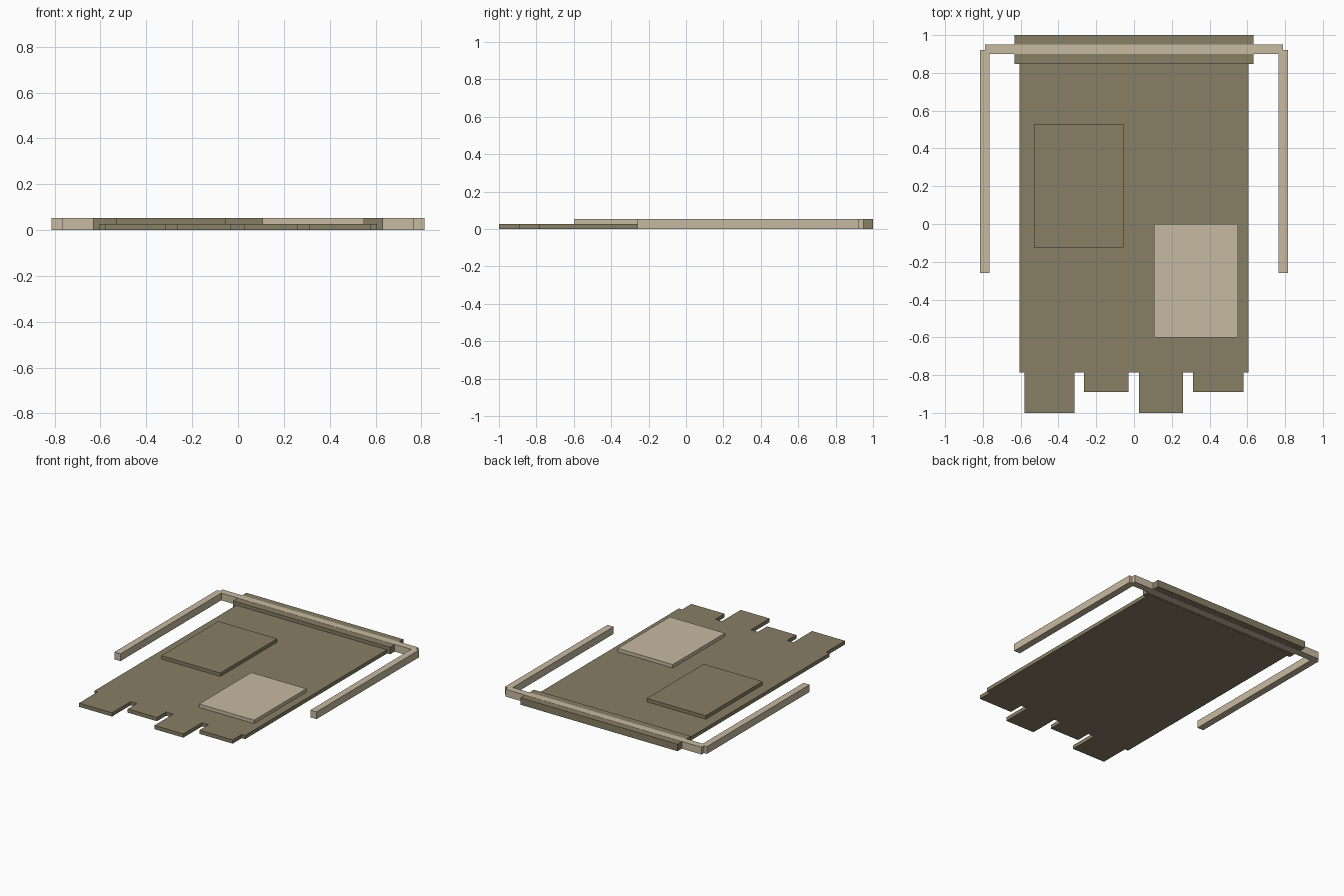
import bpy
import bmesh

cube = bpy.data.objects.get("Cube")
if cube:
    bpy.data.objects.remove(cube, do_unlink=True)


def material(name, rgb):
    mat = bpy.data.materials.new(name)
    mat.use_nodes = True
    mat.diffuse_color = (*rgb, 1)
    mat.node_tree.nodes["Principled BSDF"].inputs["Base Color"].default_value = (*rgb, 1)
    return mat


def slab(name, outline, z0, z1, mat):
    """Extrude a flat outline from z0 up to z1."""
    bm = bmesh.new()
    base = bm.faces.new([bm.verts.new((x, y, z0)) for x, y in outline])
    top = bmesh.ops.extrude_face_region(bm, geom=[base])["geom"]
    bmesh.ops.translate(bm, vec=(0, 0, z1 - z0),
                        verts=[v for v in top if isinstance(v, bmesh.types.BMVert)])
    bmesh.ops.recalc_face_normals(bm, faces=bm.faces)
    mesh = bpy.data.meshes.new(name)
    bm.to_mesh(mesh)
    bm.free()
    mesh.materials.append(mat)
    obj = bpy.data.objects.new(name, mesh)
    bpy.context.collection.objects.link(obj)
    return obj


def box(name, x0, x1, y0, y1, z0, z1, mat):
    return slab(name, [(x0, y0), (x1, y0), (x1, y1), (x0, y1)], z0, z1, mat)


olive = material("olive cloth", (0.242, 0.209, 0.130))
tan = material("tan trim", (0.565, 0.491, 0.356))

CLOTH, TOP = 0.027, 0.053

# Cloth sheet with a ragged lower hem
hem = -0.785
outline = [(-0.607, 0.88), (-0.607, hem)]
for x0, x1, tip in [(-0.58, -0.315, -1.0), (-0.265, -0.03, -0.89),
                    (0.027, 0.26, -1.0), (0.313, 0.58, -0.89)]:
    outline += [(x0, hem), (x0, tip), (x1, tip), (x1, hem)]
outline += [(0.607, hem), (0.607, 0.88)]
slab("cloth", outline, 0, CLOTH, olive)

# Patches sewn on the cloth
box("dark_patch", -0.53, -0.055, -0.125, 0.53, CLOTH, TOP - 0.001, olive)
box("light_patch", 0.107, 0.55, -0.6, 0, CLOTH, TOP - 0.001, tan)

# Top sleeve with the crossbar running through it
box("sleeve", -0.632, 0.632, 0.847, 1.0, 0.001, TOP - 0.001, olive)
box("crossbar", -0.79, 0.79, 0.9, 0.95, 0, TOP, tan)

# Side straps hanging from the crossbar ends
for side, sign in (("left", 1), ("right", -1)):
    x0, x1 = sorted((sign * 0.765, sign * 0.814))
    box(side + "_strap", x0, x1, -0.26, 0.922, 0, TOP, tan)
